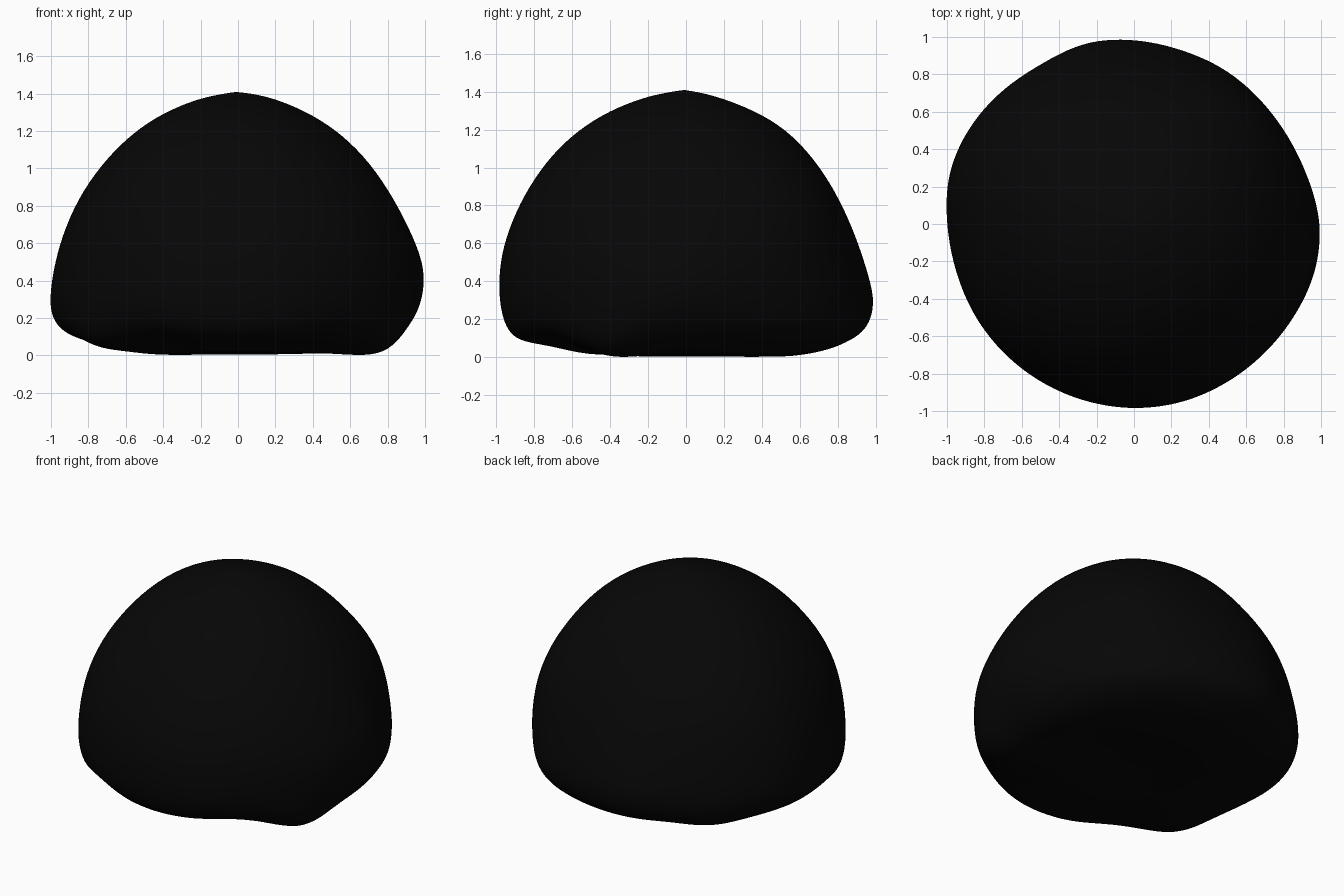
import bpy, bmesh, math

if "Cube" in bpy.data.objects:
    bpy.data.objects.remove(bpy.data.objects["Cube"])

# Dome cross-sections (radius, height) from top to underside, per direction
RIGHT = [(.1, 1.395), (.22, 1.365), (.4, 1.285), (.56, 1.175), (.7, 1.03), (.82, .85), (.92, .66),
         (.98, .52), (1, .4), (.975, .27), (.92, .175), (.84, .09), (.75, .03), (.6, .01), (.3, .02)]
BACK = [(.1, 1.39), (.22, 1.355), (.4, 1.28), (.56, 1.17), (.7, 1.0), (.8, .82), (.88, .64),
        (.94, .47), (.985, .31), (.965, .2), (.92, .13), (.84, .08), (.72, .03), (.5, -.005), (.25, .015)]
LEFT = [(.1, 1.395), (.22, 1.37), (.4, 1.295), (.55, 1.195), (.69, 1.06), (.82, .88), (.91, .69),
        (.97, .5), (1, .3), (.985, .2), (.93, .125), (.82, .08), (.68, .045), (.45, -.005), (.25, .015)]
FRONT = [(.1, 1.395), (.22, 1.37), (.4, 1.3), (.56, 1.2), (.7, 1.07), (.82, .9), (.91, .72),
         (.97, .54), (.985, .36), (.965, .21), (.92, .12), (.85, .08), (.7, .06), (.52, .01), (.3, .015)]
SIDES = [RIGHT, BACK, LEFT, FRONT]
# Outline radius seen from above, every 15 degrees from +x
OUTLINE = [.99, .955, .937, .937, .95, .96, .982, 1.0, .985, .998, 1.015, 1.02,
           .995, .98, .976, .974, .974, .976, .98, .98, .975, .974, .98, .995]
# Lower rim waves: (angle, height change)
WAVES = [(332, -.075), (212, -.05), (303, .02), (240, .02), (135, -.03)]
# Fuller shoulders and boxier rim on the diagonals: (angle, shoulder, rim)
CORNERS = [(45, .065, .045), (135, .035, 0), (225, .03, 0), (315, .025, .025)]
SEG = 48


def outline(deg):
    i, f = divmod(deg / 15, 1)
    i = int(i)
    p0, p1, p2, p3 = (OUTLINE[(i + k) % 24] for k in (-1, 0, 1, 2))
    return p1 + .5 * f * (p2 - p0 + f * (2 * p0 - 5 * p1 + 4 * p2 - p3 + f * (3 * (p1 - p2) + p3 - p0)))


def bump(x, c, width):
    return math.exp(-((x - c) / width) ** 2)


bm = bmesh.new()
rings = [[] for _ in RIGHT]
for s in range(SEG):
    deg = s * 360 / SEG
    a = math.radians(deg)
    q = int(deg // 90)
    w = math.sin(math.radians(deg - 90 * q)) ** 2
    prof = [(r0 * (1 - w) + r1 * w, z0 * (1 - w) + z1 * w)
            for (r0, z0), (r1, z1) in zip(SIDES[q], SIDES[(q + 1) % 4])]
    belt = max(r for r, z in prof)
    k = outline(deg) / belt - 1
    wave = sum(h * bump(deg, c, 13) for c, h in WAVES)
    shoulder = sum(u * bump(deg, c, 28) for c, u, v in CORNERS)
    rim = sum(v * bump(deg, c, 28) for c, u, v in CORNERS)
    for j, (r, z) in enumerate(prof):
        r *= 1 + k * (r / belt) ** 2
        if j < 9:
            r += shoulder * bump(z, .8, .25)
        elif j <= 12:
            share = (.4, 1, 1, .6)[j - 9]
            r += (rim - .3 * wave) * share
            z = max(z + wave * share, -.005)
        r *= 1.012
        rings[j].append(bm.verts.new((r * math.cos(a), r * math.sin(a), z)))

# Skin the rings and close both poles
for upper, lower in zip(rings, rings[1:]):
    for s in range(SEG):
        t = (s + 1) % SEG
        bm.faces.new((upper[s], lower[s], lower[t], upper[t]))
top = bm.verts.new((-.01, -.01, 1.41))
bottom = bm.verts.new((0, 0, .02))
for s in range(SEG):
    t = (s + 1) % SEG
    bm.faces.new((top, rings[0][s], rings[0][t]))
    bm.faces.new((bottom, rings[-1][t], rings[-1][s]))
bmesh.ops.recalc_face_normals(bm, faces=bm.faces)

mesh = bpy.data.meshes.new("lumpy_dome")
bm.to_mesh(mesh)
bm.free()
mesh.shade_smooth()
black = bpy.data.materials.new("soft black")
black.diffuse_color = (.002, .002, .002, 1)
black.use_nodes = True
black.node_tree.nodes["Principled BSDF"].inputs["Base Color"].default_value = black.diffuse_color
mesh.materials.append(black)
dome = bpy.data.objects.new("lumpy_dome", mesh)
bpy.context.collection.objects.link(dome)
sub = dome.modifiers.new("smooth", 'SUBSURF')
sub.levels = sub.render_levels = 2
